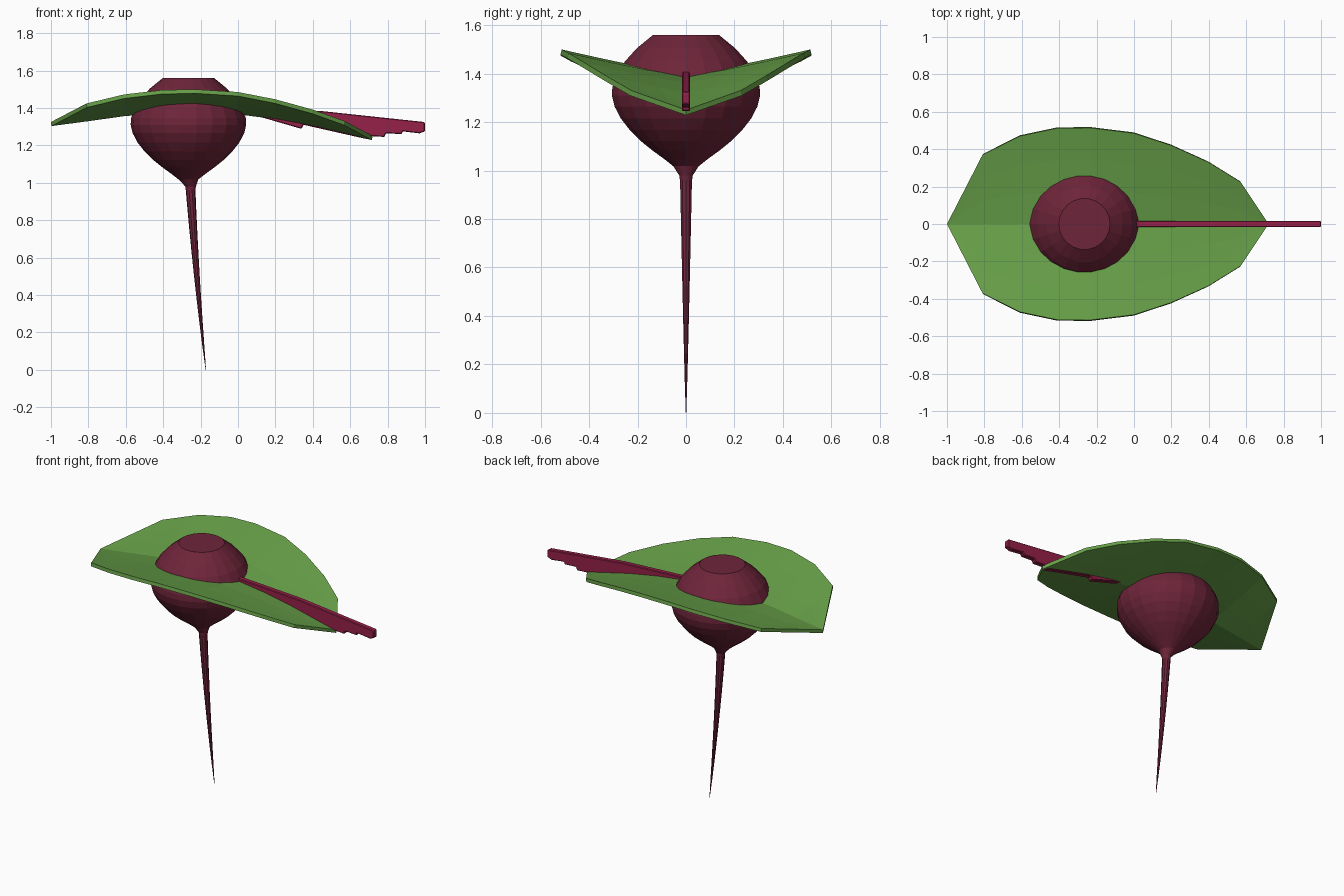
import bpy, bmesh, math

if "Cube" in bpy.data.objects:
    bpy.data.objects.remove(bpy.data.objects["Cube"])


def material(name, rgb):
    m = bpy.data.materials.new(name)
    m.diffuse_color = (*rgb, 1)
    m.use_nodes = True
    m.node_tree.nodes["Principled BSDF"].inputs["Base Color"].default_value = m.diffuse_color
    return m


beet_red = material("beet red", (0.155, 0.018, 0.042))
stem_pink = material("stem pink", (0.31, 0.015, 0.068))
leaf_green = material("leaf green", (0.135, 0.35, 0.065))


def finish(bm, name, mat):
    bmesh.ops.recalc_face_normals(bm, faces=bm.faces)
    me = bpy.data.meshes.new(name)
    bm.to_mesh(me)
    bm.free()
    me.materials.append(mat)
    ob = bpy.data.objects.new(name, me)
    bpy.context.collection.objects.link(ob)
    return ob


def lathe(name, rings, sides, mat):
    """Stack of horizontal rings given as (centre x, z, radius)."""
    bm = bmesh.new()
    loops = []
    for cx, z, r in rings:
        loops.append([bm.verts.new((cx + r * math.cos(2 * math.pi * i / sides),
                                    r * math.sin(2 * math.pi * i / sides), z))
                      for i in range(sides)])
    for a, b in zip(loops, loops[1:]):
        for i in range(sides):
            j = (i + 1) % sides
            bm.faces.new((a[i], a[j], b[j], b[i]))
    bm.faces.new(loops[0])
    bm.faces.new(loops[-1])
    return finish(bm, name, mat)


# bulb: round shoulder, flat crown, pointed base
CX = -0.265
bulb = [(0.137, 1.56), (0.205, 1.505), (0.255, 1.45), (0.29, 1.39), (0.307, 1.345),
        (0.309, 1.31), (0.298, 1.265), (0.272, 1.215), (0.235, 1.168), (0.19, 1.123),
        (0.14, 1.083), (0.09, 1.047), (0.053, 1.018), (0.028, 0.98), (0.024, 0.95)]
lathe("bulb", [(CX + (0.012 if z < 1 else 0), z, r) for r, z in bulb], 22, beet_red)

# root: thin taper that bends towards +x
root = []
for i in range(9):
    t = i / 8
    root.append((-0.254 + 0.06 * t + 0.022 * t * t, 0.97 * (1 - t),
                 0.025 * (1 - t) ** 0.85 + 0.001))
lathe("root", root, 10, beet_red)

# leaf: arched along x, folded into a shallow V along the midrib
outline = [(-1.0, 0, 1.325), (-0.81, 0.37, 1.35), (-0.61, 0.47, 1.378),
           (-0.41, 0.512, 1.393), (-0.23, 0.513, 1.397), (0.0, 0.485, 1.388),
           (0.2, 0.42, 1.362), (0.4, 0.33, 1.325), (0.57, 0.225, 1.285),
           (0.72, 0, 1.25)]
bm = bmesh.new()
rows = []
for x, w, z in outline:
    if w == 0:
        rows.append([bm.verts.new((x, 0, z))] * 7)
    else:
        rows.append([bm.verts.new((x, w * k / 3, z + 0.2 * w * abs(k / 3) ** 1.15))
                     for k in range(-3, 4)])
for a, b in zip(rows, rows[1:]):
    for k in range(6):
        corners = list(dict.fromkeys((a[k], b[k], b[k + 1], a[k + 1])))
        bm.faces.new(corners)
leaf = finish(bm, "leaf", leaf_green)
if leaf.data.polygons[0].normal.z < 0:
    leaf.data.flip_normals()
thick = leaf.modifiers.new("thickness", "SOLIDIFY")
thick.thickness = 0.022
thick.offset = -1

# stem: upright blade with a stepped lower end, rounded by a narrow bevel
profile = [(-0.1, 1.415), (0.03, 1.405), (0.45, 1.383), (0.995, 1.325), (1.0, 1.318),
           (1.0, 1.275), (0.97, 1.264), (0.88, 1.275), (0.875, 1.26), (0.79, 1.265),
           (0.785, 1.245), (0.7, 1.25), (0.695, 1.232), (0.35, 1.31), (0.34, 1.288),
           (0.04, 1.375), (-0.1, 1.395)]
bm = bmesh.new()
face = bm.faces.new([bm.verts.new((x, -0.017, z)) for x, z in profile])
side = bmesh.ops.extrude_face_region(bm, geom=[face])
for v in side["geom"]:
    if isinstance(v, bmesh.types.BMVert):
        v.co.y = 0.017
stem = finish(bm, "stem", stem_pink)
bev = stem.modifiers.new("soft edge", "BEVEL")
bev.width = 0.005
bev.segments = 1
